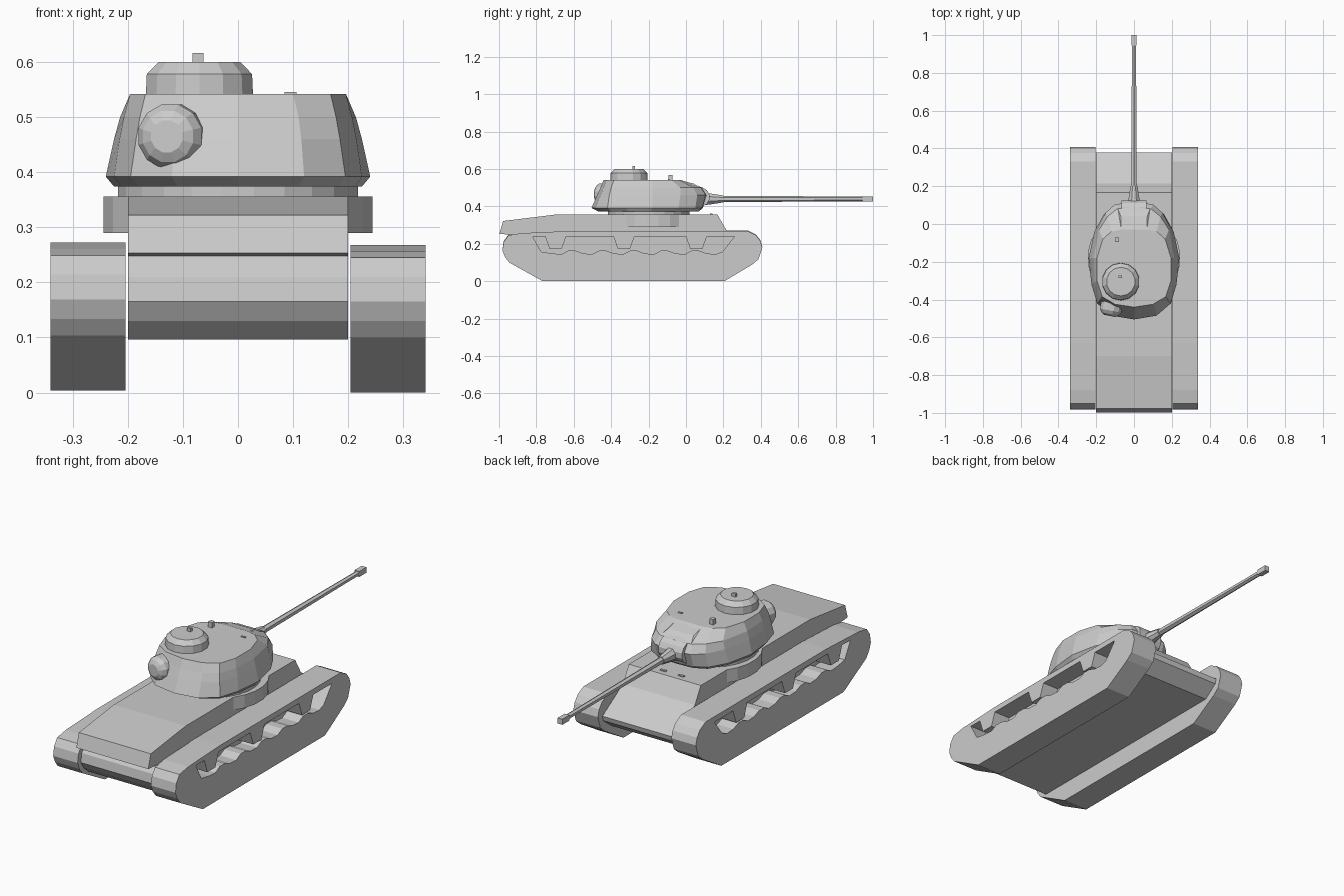
import bpy, bmesh, math
from mathutils import Matrix, Vector

if "Cube" in bpy.data.objects:
    bpy.data.objects.remove(bpy.data.objects["Cube"])


def finish(name, bm):
    bmesh.ops.recalc_face_normals(bm, faces=bm.faces)
    me = bpy.data.meshes.new(name)
    bm.to_mesh(me)
    bm.free()
    ob = bpy.data.objects.new(name, me)
    bpy.context.collection.objects.link(ob)
    return ob


def loft(name, rings):
    """Skin closed rings of equal length and cap both ends."""
    bm = bmesh.new()
    vs = [[bm.verts.new(p) for p in r] for r in rings]
    n = len(vs[0])
    for a, b in zip(vs, vs[1:]):
        for i in range(n):
            j = (i + 1) % n
            bm.faces.new((a[i], a[j], b[j], b[i]))
    bm.faces.new(vs[0])
    bm.faces.new(vs[-1])
    return finish(name, bm)


def prism(name, profile, x0, x1, dz=0):
    return loft(name, [[(x, y, z + dz) for y, z in profile] for x in (x0, x1)])


def box(name, centre, size):
    bm = bmesh.new()
    bmesh.ops.create_cube(bm, size=1)
    for v in bm.verts:
        v.co = Vector([c + s * k for c, s, k in zip(centre, size, v.co)])
    return finish(name, bm)


def turned(name, start, axis, stations, sides):
    """Stack of (distance, radius) stations along an axis."""
    rot = Vector(axis).to_track_quat('Z', 'Y').to_matrix().to_4x4()
    m = Matrix.Translation(start) @ rot
    rings = []
    for d, r in stations:
        rings.append([m @ Vector((r * math.cos((i + .5) * math.tau / sides),
                                  r * math.sin((i + .5) * math.tau / sides), d))
                      for i in range(sides)])
    return loft(name, rings)


# Tracks with a recess between the upper run and the wheels
track = [(-.765, 0), (-.945, .1), (-.968, .13), (-.982, .165), (-.975, .21),
         (-.95, .245), (-.88, .257), (-.63, .268), (.33, .268), (.375, .245),
         (.398, .215), (.408, .18), (.388, .118), (.355, .09), (.205, 0)]
recess = [(-.82, .24)]
for y in (-.695, -.33, .057):          # hanging return roller blocks
    recess += [(y - .058, .24), (y - .034, .172), (y + .03, .172), (y + .055, .24)]
recess += [(.26, .24), (.195, .158)]
for i in range(6):                     # wheel tops
    y = .13 - i * .165
    recess += [(y + .03, .145), (y - .02, .148), (y - .06, .163), (y - .1, .163)]
recess[-2:] = [(-.775, .158)]

for side, label, dz in ((1, "right", 0), (-1, "left", .004)):
    body = prism(label + "_track", track, side * .204, side * .34, dz)
    cutter = prism(label + "_recess_cutter", recess, side * .25, side * .37, dz)
    cutter.hide_render = True
    cutter.hide_viewport = True
    mod = body.modifiers.new("recess", 'BOOLEAN')
    mod.object = cutter
    mod.operation = 'DIFFERENCE'
    mod.solver = 'EXACT'

# Hull: full side profile with overhanging rear deck
prism("hull", [(-.9, .096), (-.94, .13), (-.962, .165), (-.955, .21), (-.925, .248),
               (-.998, .253), (-.978, .322), (-.7, .356), (.168, .356), (.215, .275),
               (.378, .175), (.372, .15), (.3, .096)], -.2, .2)
turned("turret_ring_bulge", (0, -.18, .29), (0, 0, 1), [(0, .246), (.066, .246)], 24)
turned("turret_ring", (0, -.2, .35), (0, 0, 1), [(0, .22), (.03, .22)], 24)

# Turret: half outlines per height, mirrored into closed rings
levels = [
    (.374, [(0, -.47), (.11, -.45), (.18, -.4), (.212, -.31), (.225, -.19),
            (.195, -.05), (.145, .035), (.085, .065), (0, .07)]),
    (.392, [(0, -.505), (.12, -.485), (.195, -.42), (.225, -.32), (.24, -.18),
            (.21, -.04), (.16, .05), (.1, .085), (0, .09)]),
    (.46, [(0, -.475), (.115, -.457), (.185, -.41), (.215, -.31), (.225, -.18),
           (.195, -.03), (.15, .06), (.1, .105), (0, .115)]),
    (.5, [(0, -.457), (.11, -.44), (.178, -.4), (.207, -.31), (.214, -.18),
          (.185, -.03), (.14, .04), (.09, .08), (0, .09)]),
    (.542, [(0, -.44), (.1, -.425), (.168, -.385), (.196, -.3), (.196, -.18),
            (.165, -.08), (.12, -.04), (.07, -.03), (0, -.03)])]
loft("turret", [[(x, y, z) for x, y in h] + [(-x, y, z) for x, y in h[-2:0:-1]]
                for z, h in levels])
loft("roof_front", [[(s * .07, -.03, .54), (s * .085, .08, .5), (s * .07, .04, .522)]
                    for s in (-1, 1)])

# Rear ball mount
turned("rear_mount", (-.112, -.40, .465), (-.2, -1, .0),
       [(0, .06), (.06, .06), (.078, .048), (.088, .03)], 12)

# Cupola and roof fittings
turned("cupola", (-.07, -.305, .535), (0, 0, 1),
       [(0, .1), (.043, .098), (.065, .076)], 14)
box("cupola_knob", (-.073, -.28, .606), (.02, .014, .02))
box("periscope", (-.09, -.083, .553), (.022, .022, .03))
box("roof_vent", (.095, -.092, .542), (.022, .008, .008))
for x in (.03, -.07):
    box("driver_vision_block", (x, .135, .357), (.03, .012, .008))

# Gun
turned("mantlet", (-.066, .075, .45), (1, 0, 0), [(0, .052), (.132, .052)], 12)
turned("gun_collar", (0, .1, .44), (0, 1, 0), [(0, .036), (.04, .03), (.1, .02)], 8)
turned("barrel", (0, .18, .44), (0, 1, 0), [(0, .017), (.68, .013), (.8, .013)], 6)
box("muzzle", (0, .972, .44), (.026, .056, .028))
